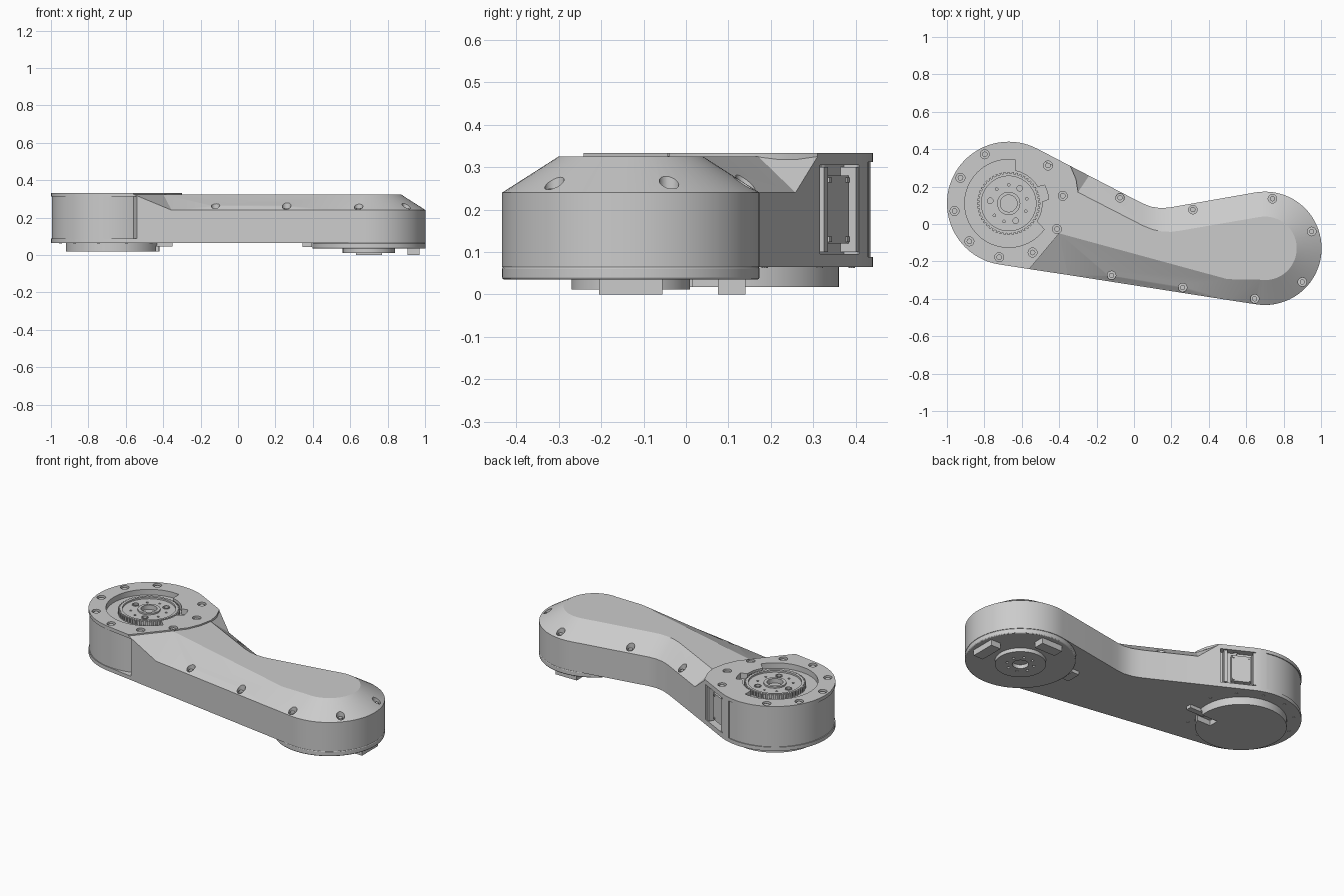
import bpy, bmesh
from math import sin, cos, radians, pi, atan2
from mathutils import Matrix, Vector

if "Cube" in bpy.data.objects:
    bpy.data.objects.remove(bpy.data.objects["Cube"])

L, RL = (-0.67, 0.11), 0.33      # big joint
R, RR = (0.70, -0.13), 0.303     # small joint


def polar(c, r, deg):
    return (c[0] + r * cos(radians(deg)), c[1] + r * sin(radians(deg)))


def arc(c, r, a, b, n):
    return [polar(c, r, a + (b - a) * i / n) for i in range(n + 1)]


def make(name, bm):
    bmesh.ops.remove_doubles(bm, verts=bm.verts, dist=1e-5)
    bmesh.ops.recalc_face_normals(bm, faces=bm.faces)
    me = bpy.data.meshes.new(name)
    bm.to_mesh(me)
    bm.free()
    ob = bpy.data.objects.new(name, me)
    bpy.context.collection.objects.link(ob)
    return ob


def add_prism(bm, pts, z0, z1):
    lo = [bm.verts.new((x, y, z0)) for x, y in pts]
    hi = [bm.verts.new((x, y, z1)) for x, y in pts]
    bm.faces.new(lo[::-1])
    bm.faces.new(hi)
    for i in range(len(pts)):
        j = (i + 1) % len(pts)
        bm.faces.new((lo[i], lo[j], hi[j], hi[i]))


def prism(name, pts, z0, z1, bevel=0):
    bm = bmesh.new()
    add_prism(bm, pts, z0, z1)
    ob = make(name, bm)
    if bevel:
        m = ob.modifiers.new("edge", 'BEVEL')
        m.width, m.segments, m.limit_method = bevel, 2, 'ANGLE'
        m.angle_limit = radians(40)
    return ob


def discs(name, centres, r, z0, z1, n=20):
    bm = bmesh.new()
    for c in centres:
        add_prism(bm, arc(c, r, 0, 360 - 360 / n, n - 1), z0, z1)
    return make(name, bm)


def ring(name, centres, ro, ri, z0, z1, n=48):
    bm = bmesh.new()
    for c in centres:
        loops = [[bm.verts.new((*polar(c, r, 360 * i / n), z)) for i in range(n)]
                 for r, z in ((ri, z0), (ro, z0), (ro, z1), (ri, z1))]
        for k in range(4):
            a, b = loops[k], loops[(k + 1) % 4]
            for i in range(n):
                j = (i + 1) % n
                bm.faces.new((a[i], a[j], b[j], b[i]))
    return make(name, bm)


def boxes(name, items):
    """items: (centre, size, angle in degrees about z)"""
    bm = bmesh.new()
    for c, s, a in items:
        mat = Matrix.Translation(c) @ Matrix.Rotation(radians(a), 4, 'Z') @ Matrix.Diagonal((*s, 1))
        bmesh.ops.create_cube(bm, size=1, matrix=mat)
    return make(name, bm)


def cut(targets, cutters):
    for t in targets:
        for c in cutters:
            m = t.modifiers.new("cut", 'BOOLEAN')
            m.operation, m.solver, m.object = 'DIFFERENCE', 'EXACT', c
            with bpy.context.temp_override(object=t, active_object=t):
                bpy.ops.object.modifier_apply(modifier=m.name)
    for c in cutters:
        bpy.data.objects.remove(c)


# arm housing: outline, shoulder height and inner edge of the chamfer
TOP, SH, BOT = 0.325, 0.24, 0.065
rows = [(o, TOP, i) for o, i in zip(arc(L, RL, 62.6, 261.2, 44), arc(L, 0.30, 62.6, 261.2, 44))]
B1, B2 = (-0.40, -0.05), (-0.30, 0.17)
rows += [((-0.56, -0.241), TOP, B1), ((-0.355, -0.272), SH, B1), ((0.50, -0.406), SH, (0.50, -0.295))]
rows += [(o, SH, i) for o, i in zip(arc(R, RR, 261.2, 459.9, 40), arc(R, 0.17, 261.2, 459.9, 40))]
rows += [((0.24, 0.097), SH, (0.25, -0.035)), ((0.19, 0.088), SH, (0.20, -0.042)),
         ((0.14, 0.085), SH, (0.15, -0.04)), ((0.09, 0.093), SH, (0.10, -0.03)),
         ((0.04, 0.113), SH, (0.05, -0.01)), ((-0.24, 0.258), SH, B2), ((-0.34, 0.31), TOP, B2)]
bm = bmesh.new()
loops = [[bm.verts.new((*o, BOT)) for o, z, i in rows],
         [bm.verts.new((*o, z)) for o, z, i in rows],
         [bm.verts.new((*i, TOP)) for o, z, i in rows]]
for a, b in zip(loops, loops[1:]):
    for i in range(len(rows)):
        j = (i + 1) % len(rows)
        bm.faces.new((a[i], a[j], b[j], b[i]))
bm.faces.new(loops[0][::-1])
bmesh.ops.remove_doubles(bm, verts=bm.verts, dist=1e-5)
rim = [e for e in bm.edges if e.is_boundary]
bmesh.ops.contextual_create(bm, geom=rim)
arm = make("arm_housing", bm)

# raised cap over the big joint
cap_pts = arc(L, RL, 62.6, 261.2, 44) + [(-0.56, -0.241), B1, (-0.345, 0.02), (-0.315, 0.09),
                                         (-0.299, 0.17), (-0.31, 0.24), (-0.34, 0.31)]
cap = prism("joint_cap", cap_pts, 0.318, 0.333)

# stepped pocket in the cap
pocket = []
for t in range(0, 360, 3):
    r = 0.235 if 80 < t < 325 else 0.215 if 5 < t < 30 else 0.178
    pocket.append(polar(L, r, t))
cap_holes = [polar(L, 0.292, 8 + 36 * k) for k in range(10) if k != 2]
arm_holes = [(-0.075, 0.14), (0.315, 0.077), (0.74, 0.135), (0.95, -0.04),
             (0.90, -0.31), (0.645, -0.40), (0.26, -0.34), (-0.12, -0.275)]
cut([arm, cap], [prism("pocket_cutter", pocket, 0.30, 0.4),
                 discs("cap_hole_cutter", cap_holes, 0.024, 0.305, 0.4)])

# arm bolt bores, drum side recess and connector window
U, N = Vector((0.888, -0.46, 0)), Vector((0.46, 0.888, 0))
win = Vector((-0.44, 0.362, 0.20))
ang = -27.4
cut([arm], [discs("arm_hole_cutter", arm_holes, 0.023, 0.235, 0.4),
            prism("drum_side_cutter", arc(L, 0.42, 75, 290, 40) + arc(L, 0.325, 290, 75, 40), 0.088, 0.312),
            boxes("window_cutter", [(win, (0.20, 0.08, 0.21), ang)])])

# bolts
discs("cap_bolts", cap_holes, 0.015, 0.30, 0.326, 12)
discs("arm_bolts", arm_holes, 0.014, 0.23, 0.25, 12)

# connector plate in the window
boxes("connector_plate", [(win - N * 0.03 - U * 0.02, (0.11, 0.03, 0.16), ang),
                          (win - N * 0.02 + U * 0.07, (0.02, 0.04, 0.20), ang),
                          (win - N * 0.02 - U * 0.09, (0.015, 0.04, 0.20), ang)])
boxes("connector_screws", [(win - N * 0.014 + U * (su - 0.02) + Vector((0, 0, sz)), (0.012, 0.006, 0.012), ang)
                           for su in (-0.045, 0.045) for sz in (-0.07, 0.07)])

# toothed output flange in the pocket
ring("flange_rim", [L], 0.160, 0.146, 0.295, 0.328, 64)
boxes("flange_teeth", [((*polar(L, 0.162, 7.5 * k), 0.311), (0.014, 0.011, 0.03), 7.5 * k) for k in range(48)])
flange = ring("flange_plate", [L], 0.147, 0.045, 0.295, 0.318, 64)
boss = [polar(L, 0.10, a) for a in (54, 172, 292)]
cut([flange], [discs("boss_cutter", boss, 0.017, 0.302, 0.34),
               discs("pin_cutter", [polar(L, 0.10, a) for a in (15, 90, 130, 220, 255, 335)], 0.007, 0.305, 0.34, 10)])
ring("flange_hub", [L], 0.062, 0.045, 0.315, 0.327)
ring("flange_bosses", boss, 0.020, 0.015, 0.31, 0.322, 16)

# lower cover of the big joint with cable outlet
cover = discs("lower_cover", [L], 0.25, 0.018, 0.066, 72)
cut([cover], [boxes("notch_cutter", [((-0.45, 0.045, 0.03), (0.16, 0.06, 0.04), 0)])])
boxes("cable_outlet", [((-0.41, 0.045, 0.056), (0.12, 0.035, 0.022), 0)])
discs("cover_screws", [polar(L, 0.29, 15 + 30 * k) for k in range(12)], 0.008, 0.062, 0.068, 10)

# small joint: step, output hub and locating pads
prism("small_joint_base", arc(R, RR, 0, 355, 71), 0.035, 0.066, 0.005)
hub = ring("output_hub", [R], 0.14, 0.045, 0.012, 0.037, 64)
cut([hub], [discs("hub_hole_cutter", [polar(R, 0.075, 20 + 45 * k) for k in range(8)], 0.008, 0.0, 0.025, 12)])
boxes("locating_pads", [((*polar(R, 0.238, 0), 0.02), (0.065, 0.15, 0.04), 0),
                        ((*polar(R, 0.238, 90), 0.02), (0.065, 0.14, 0.04), 90),
                        ((0.37, -0.10, 0.056), (0.05, 0.09, 0.024), 0)])

# smooth the rounded walls, keep the edges crisp
for ob in bpy.data.objects:
    bpy.ops.object.select_all(action='DESELECT')
    ob.select_set(True)
    bpy.context.view_layer.objects.active = ob
    bpy.ops.object.shade_smooth_by_angle(angle=radians(25))
